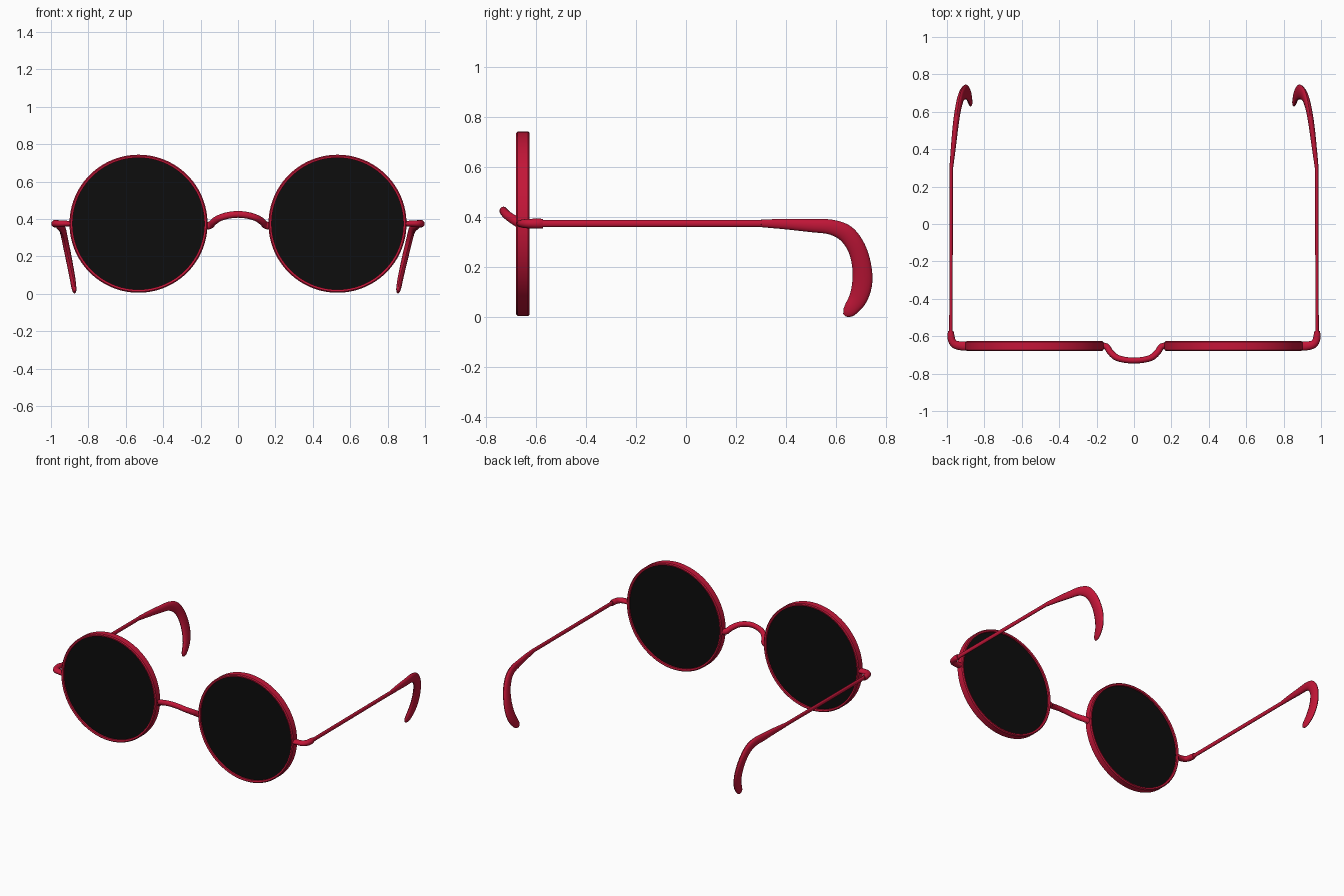
import bpy, bmesh, math
from mathutils import Vector

if "Cube" in bpy.data.objects:
    bpy.data.objects.remove(bpy.data.objects["Cube"])


def material(name, color):
    m = bpy.data.materials.new(name)
    m.diffuse_color = color
    m.use_nodes = True
    m.node_tree.nodes["Principled BSDF"].inputs["Base Color"].default_value = m.diffuse_color
    return m


RED = material("red_metal", (0.55, 0.008, 0.04, 1))
BLACK = material("black_glass", (0.004, 0.004, 0.004, 1))
CX, CY, CZ, R = 0.532, -0.652, 0.375, 0.369


def finish(name, bm, mat, angle=40):
    bmesh.ops.recalc_face_normals(bm, faces=bm.faces)
    me = bpy.data.meshes.new(name)
    bm.to_mesh(me)
    bm.free()
    ob = bpy.data.objects.new(name, me)
    bpy.context.collection.objects.link(ob)
    me.materials.append(mat)
    bpy.ops.object.select_all(action='DESELECT')
    ob.select_set(True)
    bpy.context.view_layer.objects.active = ob
    bpy.ops.object.shade_smooth_by_angle(angle=math.radians(angle))
    return ob


def skin(bm, rings, closed):
    """Bridge consecutive vertex rings with quads."""
    n, count = len(rings[0]), len(rings)
    for i in range(count if closed else count - 1):
        a, b = rings[i], rings[(i + 1) % count]
        for j in range(n):
            k = (j + 1) % n
            bm.faces.new((a[j], a[k], b[k], b[j]))
    if not closed:
        bm.faces.new(rings[0])
        bm.faces.new(rings[-1])


def catmull(rows, steps):
    """Smooth rows of (x, y, z, half_width, half_height)."""
    rows = [Vector(r) for r in rows]
    ext = [rows[0] * 2 - rows[1]] + rows + [rows[-1] * 2 - rows[-2]]
    out = []
    for i in range(1, len(ext) - 2):
        a, b, c, d = ext[i - 1:i + 3]
        for s in range(steps):
            t = s / steps
            out.append(0.5 * (2 * b + (c - a) * t + (2 * a - 5 * b + 4 * c - d) * t * t
                              + (3 * b - a - 3 * c + d) * t ** 3))
    return out + [rows[-1]]


def sweep(name, rows, axis, sides=16, steps=5):
    """Elliptical tube; half_width lies along the given axis."""
    rows = catmull(rows, steps)
    pts = [Vector(r[:3]) for r in rows]
    bm = bmesh.new()
    rings = []
    for i, p in enumerate(pts):
        t = (pts[min(i + 1, len(pts) - 1)] - pts[max(i - 1, 0)]).normalized()
        u = Vector(axis)
        u = (u - t * u.dot(t)).normalized()
        v = t.cross(u)
        rings.append([bm.verts.new(p + u * math.cos(a) * rows[i][3] + v * math.sin(a) * rows[i][4])
                      for a in (2 * math.pi * j / sides for j in range(sides))])
    skin(bm, rings, False)
    return finish(name, bm, RED)


def lathe_y(name, profile, mat, cx, closed_profile=True, seg=96):
    """Revolve (radius, y) points about an axis parallel to y."""
    bm = bmesh.new()
    rings = []
    for i in range(seg):
        a = 2 * math.pi * i / seg
        rings.append([bm.verts.new((cx + r * math.cos(a), CY + y, CZ + r * math.sin(a)))
                      for r, y in profile])
    skin(bm, rings, True)
    return finish(name, bm, mat)


for side, label in ((-1, "left"), (1, "right")):
    # rim: thin rounded band
    lathe_y(label + "_rim", [(R - .017, -.024), (R - .012, -.027), (R - .006, -.027), (R, -.021),
                             (R, .021), (R - .006, .027), (R - .012, .027), (R - .017, .024)],
            RED, side * CX)
    # lens: thin dark disc
    bm = bmesh.new()
    bmesh.ops.create_cone(bm, cap_ends=True, segments=96, radius1=R - .014, radius2=R - .014, depth=.024)
    for v in bm.verts:
        v.co = (side * CX + v.co.x, CY + v.co.z, CZ + v.co.y)
    finish(label + "_lens", bm, BLACK)

    # end piece: lug curving back from the rim to the hinge
    sweep(label + "_end_piece", [(side * x, y, CZ, h, w) for x, y, h, w in (
        (.885, -.652, .016, .026), (.92, -.652, .016, .024), (.955, -.645, .018, .022),
        (.973, -.625, .019, .020), (.979, -.595, .020, .019), (.979, -.572, .019, .014))], (0, 0, 1))

    # temple: straight thin arm
    sweep(label + "_temple", [(side * .979, -.59, CZ, .009, .014), (side * .977, .31, CZ + .001, .009, .014)],
          (1, 0, 0), steps=1)

    # ear tip: thickening hook bending down and inward
    k = 1.0 if side > 0 else 0.85
    sweep(label + "_ear_tip", [(side * (.977 - k * dx), y, z, w, h) for dx, y, z, w, h in (
        (0, .30, .376, .010, .015), (.012, .40, .373, .013, .021), (.024, .50, .367, .015, .026),
        (.036, .58, .361, .016, .030), (.049, .64, .335, .017, .035), (.063, .681, .28, .017, .036),
        (.080, .702, .21, .017, .038), (.096, .705, .14, .016, .040), (.109, .69, .08, .015, .037),
        (.117, .662, .037, .013, .030), (.121, .645, .019, .010, .022), (.123, .634, .009, .004, .008))],
          (1, 0, 0))

# nose bridge: arch bowed up and forward
half = [(.168, -.65, .362, .020, .017), (.145, -.657, .370, .020, .017), (.127, -.685, .388, .019, .017),
        (.095, -.713, .407, .018, .017), (.05, -.726, .420, .018, .016)]
sweep("nose_bridge", [(-p[0],) + p[1:] for p in half] + [(0, -.730, .425, .018, .016)] + half[::-1], (0, 0, 1))
